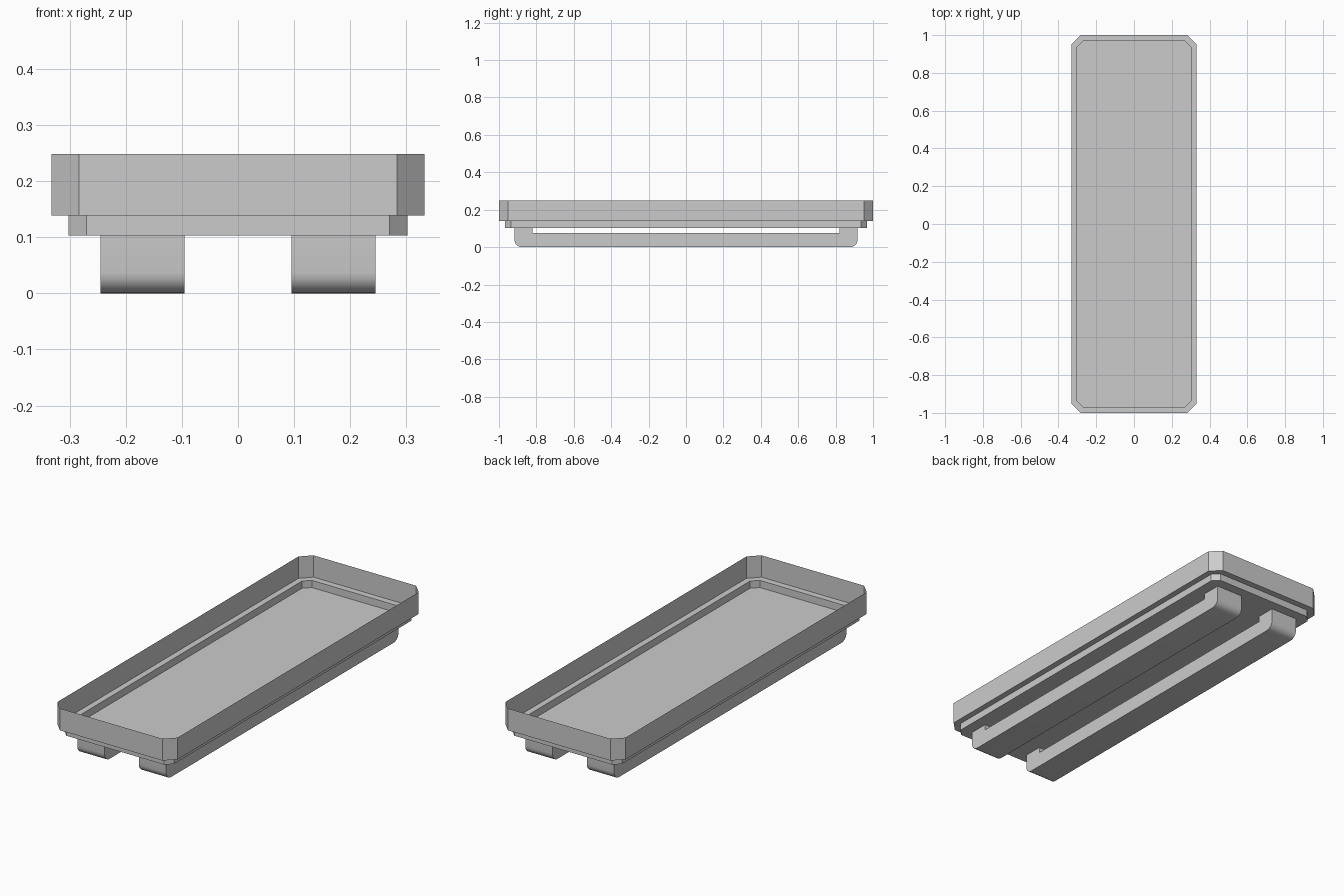
import bpy, bmesh, math

if "Cube" in bpy.data.objects:
    bpy.data.objects.remove(bpy.data.objects["Cube"])

FLOOR_Z, LEDGE_Z, RIM_Z = 0.103, 0.139, 0.248


def finish(bm, name):
    bmesh.ops.recalc_face_normals(bm, faces=bm.faces)
    mesh = bpy.data.meshes.new(name)
    bm.to_mesh(mesh)
    bm.free()
    obj = bpy.data.objects.new(name, mesh)
    bpy.context.collection.objects.link(obj)
    return obj


def ring(bm, hx, hy, c, z):
    """Rectangle with chamfered corners."""
    pts = [(hx, hy - c), (hx - c, hy), (c - hx, hy), (-hx, hy - c),
           (-hx, c - hy), (c - hx, -hy), (hx - c, -hy), (hx, c - hy)]
    return [bm.verts.new((x, y, z)) for x, y in pts]


# Tray: thin stepped sheet, open at the top
bm = bmesh.new()
rings = [ring(bm, 0.302, 0.968, 0.032, FLOOR_Z),
         ring(bm, 0.302, 0.968, 0.032, LEDGE_Z),
         ring(bm, 0.332, 1.0, 0.049, LEDGE_Z),
         ring(bm, 0.332, 1.0, 0.049, RIM_Z)]
bm.faces.new(rings[0])
for lo, hi in zip(rings, rings[1:]):
    for i in range(8):
        j = (i + 1) % 8
        bm.faces.new((lo[i], lo[j], hi[j], hi[i]))
finish(bm, "tray")

# Runner side profile (y, z): bar with raised ends and rounded lower corners
END, GAP, BAR_Z, R, SEG = 0.917, 0.82, 0.075, 0.038, 5
half = [(GAP, BAR_Z), (GAP, FLOOR_Z), (END, FLOOR_Z)]
for k in range(SEG + 1):
    a = math.pi / 2 * k / SEG
    half.append((END - R + R * math.cos(a), R - R * math.sin(a)))
profile = half + [(-y, z) for y, z in reversed(half)]


def runner(name, x0, x1):
    bm = bmesh.new()
    face = bm.faces.new([bm.verts.new((x0, y, z)) for y, z in profile])
    ext = bmesh.ops.extrude_face_region(bm, geom=[face], use_keep_orig=True)
    moved = [v for v in ext["geom"] if isinstance(v, bmesh.types.BMVert)]
    bmesh.ops.translate(bm, vec=(x1 - x0, 0, 0), verts=moved)
    # contact faces against the tray floor are left open
    hidden = [f for f in bm.faces if all(v.co.z > FLOOR_Z - 1e-4 for v in f.verts)]
    bmesh.ops.delete(bm, geom=hidden, context='FACES')
    obj = finish(bm, name)
    bpy.ops.object.select_all(action='DESELECT')
    obj.select_set(True)
    bpy.context.view_layer.objects.active = obj
    bpy.ops.object.shade_smooth_by_angle(angle=math.radians(30))


runner("left_runner", -0.245, -0.095)
runner("right_runner", 0.095, 0.245)
